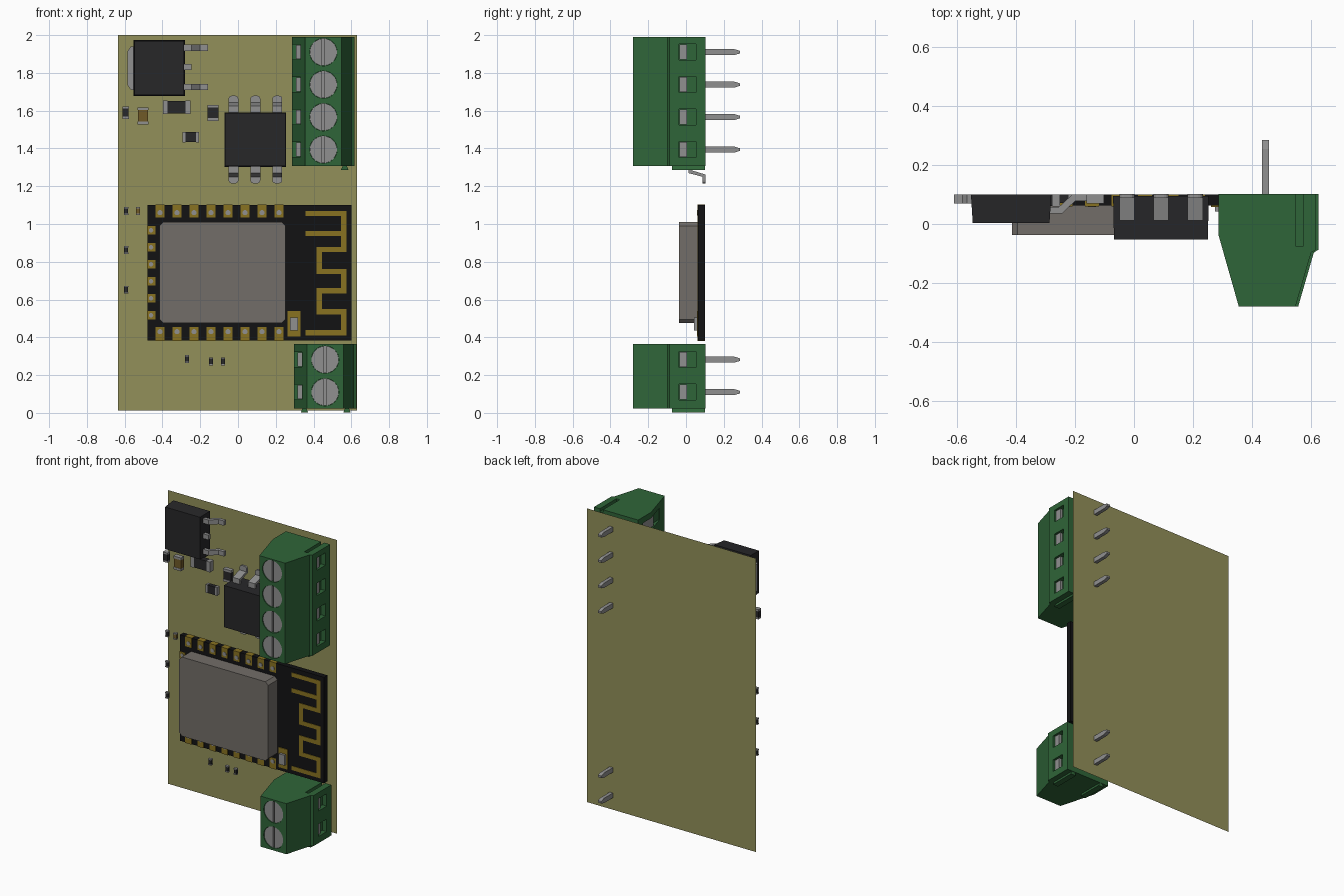
import bpy, bmesh, math

if "Cube" in bpy.data.objects:
    bpy.data.objects.remove(bpy.data.objects["Cube"])

COLORS = {
    "board": (0.29, 0.28, 0.10, 1), "green": (0.028, 0.13, 0.04, 1),
    "black": (0.02, 0.02, 0.022, 1), "pcb": (0.006, 0.006, 0.007, 1),
    "shield": (0.17, 0.155, 0.14, 1), "gold": (0.25, 0.17, 0.015, 1),
    "brown": (0.16, 0.10, 0.02, 1), "metal": (0.28, 0.28, 0.28, 1),
}
MATS = {}
for key, rgba in COLORS.items():
    MATS[key] = bpy.data.materials.new(key)
    MATS[key].diffuse_color = rgba


def make(name, bm, color):
    bmesh.ops.recalc_face_normals(bm, faces=bm.faces)
    me = bpy.data.meshes.new(name)
    bm.to_mesh(me)
    bm.free()
    ob = bpy.data.objects.new(name, me)
    bpy.context.collection.objects.link(ob)
    me.materials.append(MATS[color])
    return ob


def prism(bm, pts, t0, t1, axis, inset=0.0):
    """Extrude a 2D profile along axis; inset shrinks the t0 end."""
    place = {"x": lambda u, v, t: (t, u, v), "y": lambda u, v, t: (u, t, v),
             "z": lambda u, v, t: (u, v, t)}[axis]
    cu = sum(p[0] for p in pts) / len(pts)
    cv = sum(p[1] for p in pts) / len(pts)
    sgn = lambda d: (d > 0) - (d < 0)
    a = [bm.verts.new(place(u - inset * sgn(u - cu), v - inset * sgn(v - cv), t0)) for u, v in pts]
    b = [bm.verts.new(place(u, v, t1)) for u, v in pts]
    bm.faces.new(a)
    bm.faces.new(b[::-1])
    n = len(pts)
    for i in range(n):
        bm.faces.new((a[i], a[(i + 1) % n], b[(i + 1) % n], b[i]))


def box(bm, x0, x1, y0, y1, z0, z1, inset=0.0):
    prism(bm, [(x0, z0), (x1, z0), (x1, z1), (x0, z1)], y0, y1, "y", inset)


def octagon(x0, x1, z0, z1, c):
    return [(x0 + c, z0), (x1 - c, z0), (x1, z0 + c), (x1, z1 - c),
            (x1 - c, z1), (x0 + c, z1), (x0, z1 - c), (x0, z0 + c)]


def circle(x, z, r, n):
    return [(x + r * math.cos(2 * math.pi * i / n), z + r * math.sin(2 * math.pi * i / n)) for i in range(n)]


def cut(ob, bm):
    cutter = make("cutter", bm, "metal")
    cutter.hide_render = True
    mod = ob.modifiers.new("cut", "BOOLEAN")
    mod.operation, mod.solver, mod.object = "DIFFERENCE", "EXACT", cutter
    bpy.context.view_layer.objects.active = ob
    bpy.ops.object.modifier_apply(modifier="cut")
    bpy.data.objects.remove(cutter)


# Circuit board: a single thin sheet behind the parts
bm = bmesh.new()
bm.faces.new([bm.verts.new((x, 0.16, z)) for x, z in
              [(-0.635, 0.013), (0.63, 0.013), (0.63, 2.0), (-0.635, 2.0)]])
make("circuit_board", bm, "board")


# Screw terminal blocks
def terminal(name, dx, z0, z1, poles, ribs):
    prof = [(0.287, 0.102), (0.287, -0.037), (0.356, -0.28), (0.549, -0.28),
            (0.602, -0.097), (0.618, -0.087), (0.618, 0.102)]
    body, holes, screws, slots = (bmesh.new() for _ in range(4))
    clamps, pins = bmesh.new(), bmesh.new()
    prism(body, [(x + dx, y) for x, y in prof], z0, z1, "z")
    # dovetail groove on top
    box(holes, 0.55 + dx, 0.574 + dx, -0.077, 0.2, z1 - 0.02, z1 + 0.05)
    sx, px = 0.452 + dx, 0.447
    for z in poles:
        # screw well, wire entry and rear window
        prism(holes, circle(sx, z, 0.073, 32), -0.35, -0.22, "y")
        box(holes, 0.2 + dx, 0.335 + dx, -0.19, 0.05, z - 0.04, z + 0.04)
        box(holes, 0.585 + dx, 0.7 + dx, -0.037, 0.053, z - 0.042, z + 0.042)
        prism(screws, circle(sx, z, 0.072, 32), -0.275, -0.221, "y")
        box(slots, sx - 0.006, sx + 0.006, -0.4, -0.255, z - 0.08, z + 0.08)
        box(clamps, 0.306 + dx, 0.334 + dx, -0.09, 0.049, z - 0.037, z + 0.037)
        box(clamps, 0.586 + dx, 0.605 + dx, -0.035, 0.006, z - 0.04, z + 0.04)
        # pin with tapered tip
        prism(pins, [(0.09, z - .016), (0.255, z - .016), (0.285, z - .007),
                     (0.285, z + .007), (0.255, z + .016), (0.09, z + .016)],
              px - 0.012, px + 0.012, "x")
    cut(make(name + "_body", body, "green"), holes)
    cut(make(name + "_screws", screws, "metal"), slots)
    make(name + "_clamps", clamps, "metal")
    make(name + "_pins", pins, "metal")
    # dovetail ribs underneath
    rib = bmesh.new()
    for x in ribs:
        prism(rib, [(x - .01, z0 + .002), (x + .01, z0 + .002), (x + .02, z0 - .022), (x - .02, z0 - .022)],
              -0.075, 0.10, "y")
    make(name + "_ribs", rib, "green")


terminal("four_way_terminal", 0.0, 1.308, 1.99, [1.91, 1.738, 1.566, 1.394], [0.565])
terminal("two_way_terminal", 0.009, 0.023, 0.365, [0.282, 0.11], [0.352, 0.577])

# Wireless module: carrier, shield can, pads, antenna
bm = bmesh.new()
box(bm, -0.479, 0.60, 0.063, 0.10, 0.383, 1.10)
make("module_carrier", bm, "pcb")
bm = bmesh.new()
prism(bm, octagon(-0.415, 0.251, 0.475, 1.01, 0.02), -0.037, 0.064, "y")
make("module_shield", bm, "shield")

pads, dots = bmesh.new(), bmesh.new()
for i in range(8):
    x = -0.413 + 0.09 * i
    for z0, z1, zc in ((1.035, 1.102, 1.06), (0.381, 0.455, 0.43)):
        box(pads, x - 0.024, x + 0.024, 0.06, 0.10, z0, z1)
        prism(dots, circle(x, zc, 0.014, 12), 0.058, 0.065, "y")
for i in range(6):
    z = 0.967 - 0.09 * i
    box(pads, -0.481, -0.437, 0.06, 0.10, z - 0.022, z + 0.022)
    prism(dots, circle(-0.46, z, 0.012, 12), 0.058, 0.065, "y")
make("module_pads", pads, "gold")
make("module_pad_holes", dots, "metal")

bm = bmesh.new()
left, mid, right, w = 0.357, 0.43, 0.56, 0.014
rows = [1.056, 0.95, 0.865, 0.748, 0.647, 0.536, 0.424]
for i, z in enumerate(rows):
    box(bm, left if i in (0, 1, 6) else mid - w, right + w, 0.060, 0.064, z - w, z + w)
for i, x in enumerate([right, right, mid, right, mid, right]):
    box(bm, x - w, x + w, 0.060, 0.064, rows[i + 1], rows[i])
make("module_antenna", bm, "gold")

# Indicator light on the module
bm = bmesh.new()
box(bm, 0.262, 0.33, 0.058, 0.064, 0.405, 0.54)
make("indicator_base", bm, "gold")
bm = bmesh.new()
box(bm, 0.275, 0.317, 0.042, 0.06, 0.435, 0.505)
make("indicator_lens", bm, "metal")

# Voltage regulator with tab and gull-wing leads
bm = bmesh.new()
box(bm, -0.554, -0.281, 0.003, 0.10, 1.678, 1.975, 0.006)
make("regulator_body", bm, "black")
bm = bmesh.new()
prism(bm, [(-0.54, 1.71), (-0.567, 1.71), (-0.585, 1.735), (-0.585, 1.915), (-0.567, 1.94), (-0.54, 1.94)],
      0.07, 0.10, "y")
make("regulator_tab", bm, "metal")
bm = bmesh.new()
for z in (1.933, 1.725):
    prism(bm, [(-0.30, 0.035), (-0.245, 0.035), (-0.20, 0.078), (-0.16, 0.078),
               (-0.16, 0.10), (-0.21, 0.10), (-0.255, 0.058), (-0.30, 0.058)], z - 0.016, z + 0.016, "z")
box(bm, -0.30, -0.247, 0.035, 0.058, 1.814, 1.846)
make("regulator_leads", bm, "metal")

# Six-lead chip; leads mirrored top and bottom
bm = bmesh.new()
box(bm, -0.071, 0.254, -0.053, 0.095, 1.303, 1.591, 0.003)
make("chip_body", bm, "black")
bm = bmesh.new()
for x in (-0.024, 0.092, 0.208):
    for s in (1, -1):
        path = [(0.012, -.13), (0.012, -.177), (0.088, -.197), (0.088, -.232),
                (0.102, -.232), (0.102, -.185), (0.027, -.162), (0.027, -.13)]
        prism(bm, [(y, 1.447 + s * z) for y, z in path], x - 0.026, x + 0.026, "x")
tips = [e for e in bm.edges if all(abs(abs(v.co.z - 1.447) - 0.232) < 1e-4 for v in e.verts)
        and abs(e.verts[0].co.x - e.verts[1].co.x) < 1e-4]
bmesh.ops.bevel(bm, geom=tips, offset=0.016, segments=3, profile=0.5, affect="EDGES")
make("chip_leads", bm, "metal")

# Small surface-mount parts: x, z, width, height, colour, front y
PARTS = [(-.595, 1.59, .034, .066, "black", .07), (-.503, 1.573, .056, .09, "brown", .068),
         (-.325, 1.618, .146, .07, "black", .06), (-.132, 1.588, .06, .085, "black", .07),
         (-.25, 1.46, .086, .056, "black", .07), (-.592, 1.068, .022, .042, "black", .082),
         (-.53, 1.068, .022, .042, "brown", .08), (-.592, .862, .022, .042, "black", .082),
         (-.592, .652, .022, .042, "black", .082), (-.27, .286, .022, .042, "black", .082),
         (-.143, .273, .022, .042, "black", .082), (-.08, .273, .022, .042, "black", .082)]
for n, (x, z, pw, ph, col, y0) in enumerate(PARTS, 1):
    body, caps = bmesh.new(), bmesh.new()
    hw, hh = pw / 2, ph / 2
    if pw > ph:
        box(body, x - hw * .65, x + hw * .65, y0 + .002, 0.10, z - hh * .96, z + hh * .96)
        for s in (-1, 1):
            a, b = sorted((x + s * hw * .65, x + s * hw))
            box(caps, a, b, y0, 0.10, z - hh, z + hh)
    else:
        box(body, x - hw * .96, x + hw * .96, y0 + .002, 0.10, z - hh * .65, z + hh * .65)
        for s in (-1, 1):
            a, b = sorted((z + s * hh * .65, z + s * hh))
            box(caps, x - hw, x + hw, y0, 0.10, a, b)
    make(f"small_part_{n}_body", body, col)
    make(f"small_part_{n}_caps", caps, "metal")

for m in bpy.data.materials:
    if m.users and not m.is_grease_pencil:
        m.use_nodes = True
        m.node_tree.nodes["Principled BSDF"].inputs["Base Color"].default_value = m.diffuse_color
